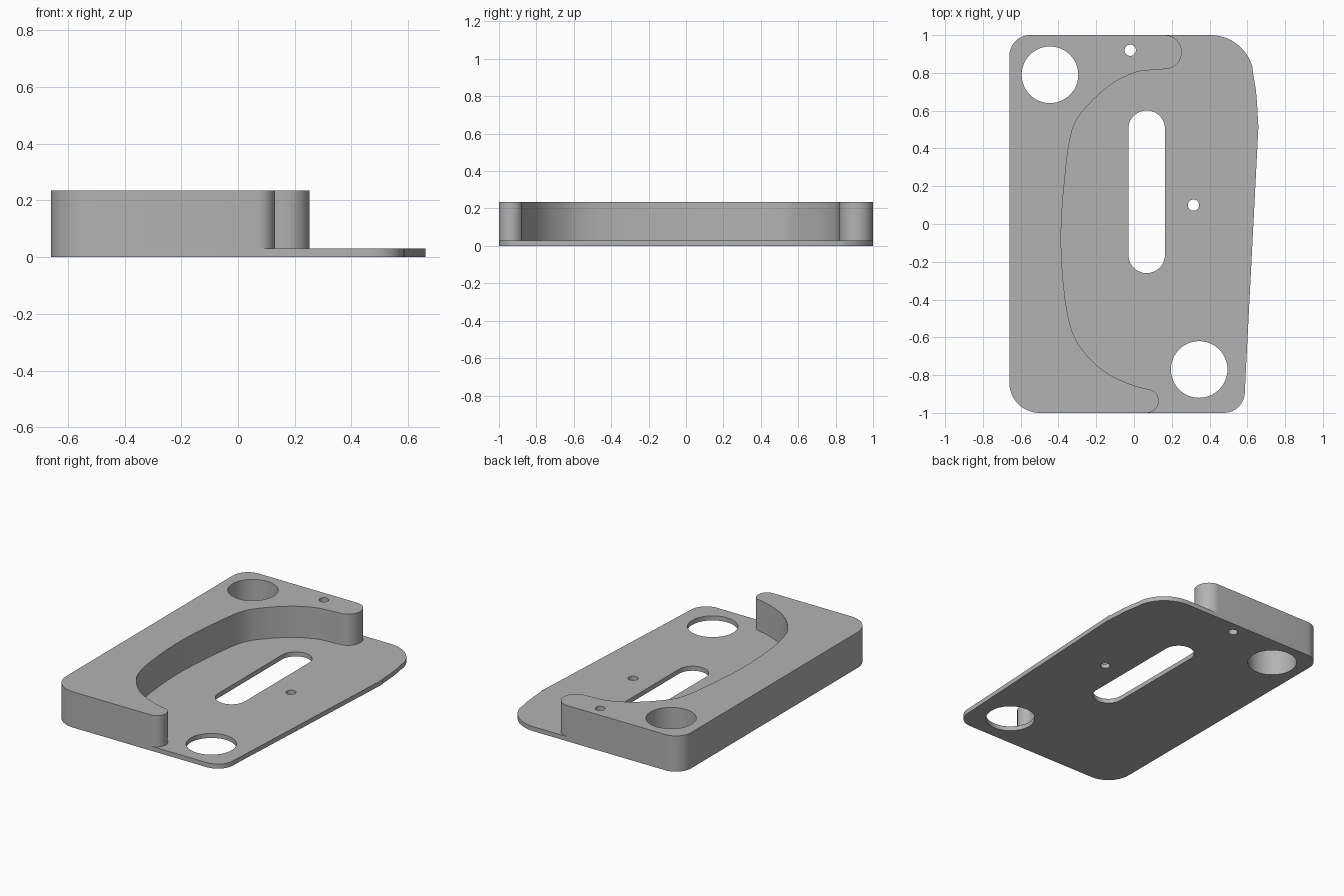
import bpy, bmesh
from math import cos, sin, radians
from mathutils import Vector

if "Cube" in bpy.data.objects:
    bpy.data.objects.remove(bpy.data.objects["Cube"])

grey = bpy.data.materials.new("light grey")
grey.use_nodes = True
COLOUR = (0.45, 0.45, 0.45, 1)
grey.diffuse_color = COLOUR
grey.node_tree.nodes["Principled BSDF"].inputs["Base Color"].default_value = COLOUR


def arc(x, y, r, start, end, steps=12):
    """Points along a circular arc, angles in degrees."""
    angles = [radians(start + (end - start) * i / steps) for i in range(steps + 1)]
    return [(x + r * cos(a), y + r * sin(a)) for a in angles]


def circle(x, y, r, steps=48):
    return arc(x, y, r, 0, 360, steps)[:-1]


def smooth(points, steps=5):
    """Smooth curve through the given points."""
    p = [Vector(q) for q in points]
    p = [2 * p[0] - p[1]] + p + [2 * p[-1] - p[-2]]
    out = []
    for a, b, c, d in zip(p, p[1:], p[2:], p[3:]):
        for i in range(steps):
            t = i / steps
            out.append(tuple(0.5 * (2 * b + (c - a) * t
                                    + (2 * a - 5 * b + 4 * c - d) * t ** 2
                                    + (3 * b - a - 3 * c + d) * t ** 3)))
    return out + [tuple(p[-2])]


def slab(name, outlines, bottom, top):
    """Extruded solid: first outline is the border, the others are holes."""
    curve = bpy.data.curves.new(name + "_profile", 'CURVE')
    curve.dimensions = '2D'
    curve.fill_mode = 'BOTH'
    curve.extrude = (top - bottom) / 2
    for outline in outlines:
        spline = curve.splines.new('POLY')
        spline.points.add(len(outline) - 1)
        for point, (x, y) in zip(spline.points, outline):
            point.co = (x, y, 0, 1)
        spline.use_cyclic_u = True
    helper = bpy.data.objects.new(name + "_profile", curve)
    bpy.context.collection.objects.link(helper)
    graph = bpy.context.evaluated_depsgraph_get()
    mesh = bpy.data.meshes.new_from_object(helper.evaluated_get(graph))
    bpy.data.objects.remove(helper)
    bm = bmesh.new()
    bm.from_mesh(mesh)
    bmesh.ops.remove_doubles(bm, verts=bm.verts, dist=0.0002)
    bmesh.ops.recalc_face_normals(bm, faces=bm.faces)
    bmesh.ops.translate(bm, verts=bm.verts, vec=(0, 0, (top + bottom) / 2))
    bm.to_mesh(mesh)
    bm.free()
    mesh.name = name
    mesh.materials.clear()
    mesh.materials.append(grey)
    obj = bpy.data.objects.new(name, mesh)
    bpy.context.collection.objects.link(obj)
    bpy.ops.object.select_all(action='DESELECT')
    obj.select_set(True)
    bpy.context.view_layer.objects.active = obj
    bpy.ops.object.shade_smooth_by_angle(angle=radians(30))
    return obj


# Shared left side and the holes that pass through both layers
left_side = arc(-0.55, 0.89, 0.11, 90, 180) + arc(-0.5, -0.84, 0.16, 180, 270)
through_holes = [circle(-0.445, 0.79, 0.15), circle(-0.02, 0.92, 0.03, 24)]

# Thin base plate with slot and holes
right_edge = smooth([(0.592, -0.78), (0.655, 0.444), (0.657, 0.53),
                     (0.647, 0.69), (0.63, 0.8)])
right_edge = [right_edge[0]] + [p for p in right_edge if p[1] >= 0.444]
plate_outline = (left_side + arc(0.475, -0.888, 0.112, 270, 360)
                 + right_edge + arc(0.405, 0.77, 0.23, 15, 90))
slot = arc(0.067, 0.504, 0.097, 0, 180, 20) + arc(0.067, -0.163, 0.097, 180, 360, 20)
slab("base_plate", [plate_outline, slot, circle(0.345, -0.77, 0.15),
                    circle(0.315, 0.1, 0.03, 24)] + through_holes, 0, 0.03)

# Tall C-shaped wall with rounded tips
inner_curve = smooth([(0.085, -0.877), (-0.02, -0.848), (-0.153, -0.783),
                      (-0.26, -0.683), (-0.33, -0.56), (-0.37, -0.35),
                      (-0.386, -0.06), (-0.367, 0.233), (-0.33, 0.487),
                      (-0.26, 0.61), (-0.127, 0.735), (0, 0.8), (0.08, 0.814)])
wall_outline = (left_side + arc(0.067, -0.936, 0.064, 270, 425)
                + inner_curve + arc(0.163, 0.91, 0.09, 270, 450, 20))
slab("raised_wall", [wall_outline] + through_holes, 0.03, 0.235)
